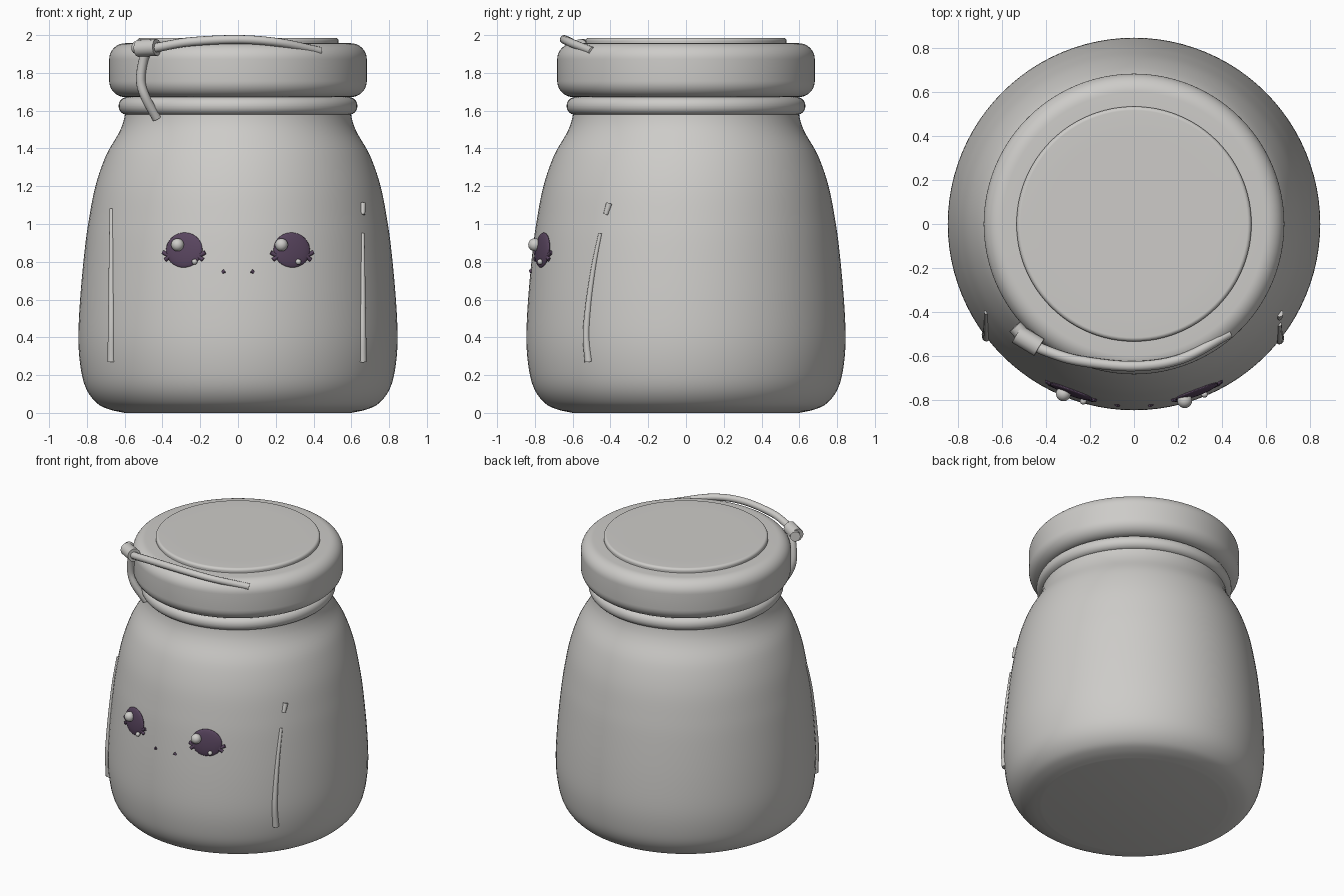
import bpy
import math
from mathutils import Vector, Matrix

cube = bpy.data.objects.get("Cube")
if cube:
    bpy.data.objects.remove(cube, do_unlink=True)


def material(name, color):
    m = bpy.data.materials.new(name)
    m.use_nodes = True
    m.diffuse_color = color
    m.node_tree.nodes["Principled BSDF"].inputs["Base Color"].default_value = color
    return m


GREY = material("warm grey", (0.61, 0.60, 0.58, 1))
PURPLE = material("dark purple", (0.10, 0.06, 0.115, 1))


def finish(name, mat, angle=40):
    ob = bpy.context.object
    ob.name = name
    ob.data.materials.clear()
    ob.data.materials.append(mat)
    bpy.ops.object.shade_smooth_by_angle(angle=math.radians(angle))
    return ob


def activate(ob):
    bpy.context.collection.objects.link(ob)
    bpy.ops.object.select_all(action="DESELECT")
    ob.select_set(True)
    bpy.context.view_layer.objects.active = ob


def lathe(name, profile, mat, n=96):
    """Spin a bottom-to-top (radius, height) profile; both ends are capped."""
    verts, faces = [], []
    for r, z in profile:
        for i in range(n):
            a = math.tau * i / n
            verts.append((r * math.cos(a), r * math.sin(a), z))
    for k in range(len(profile) - 1):
        for i in range(n):
            j = (i + 1) % n
            faces.append((k * n + i, k * n + j, (k + 1) * n + j, (k + 1) * n + i))
    top = (len(profile) - 1) * n
    faces += [tuple(reversed(range(n))), tuple(range(top, top + n))]
    me = bpy.data.meshes.new(name)
    me.from_pydata(verts, [], faces)
    activate(bpy.data.objects.new(name, me))
    return finish(name, mat)


def smooth_path(points, steps=8):
    """Catmull-Rom interpolation through the points."""
    p = [Vector(q) for q in points]
    p = [2 * p[0] - p[1]] + p + [2 * p[-1] - p[-2]]
    out = []
    for a, b, c, d in zip(p, p[1:], p[2:], p[3:]):
        for s in range(steps):
            t = s / steps
            out.append(0.5 * (2 * b + (c - a) * t + (2 * a - 5 * b + 4 * c - d) * t * t
                              + (3 * b - a - 3 * c + d) * t ** 3))
    return out + [p[-2]]


def tube(name, points, r0, r1, mat):
    cu = bpy.data.curves.new(name, "CURVE")
    cu.dimensions = "3D"
    cu.bevel_depth = 1
    cu.bevel_resolution = 4
    cu.use_fill_caps = True
    path = smooth_path(points)
    sp = cu.splines.new("POLY")
    sp.points.add(len(path) - 1)
    for i, co in enumerate(path):
        sp.points[i].co = (*co, 1)
        sp.points[i].radius = r0 + (r1 - r0) * i / (len(path) - 1)
    activate(bpy.data.objects.new(name, cu))
    bpy.ops.object.convert(target="MESH")
    return finish(name, mat)


def sphere(name, loc, r, mat):
    bpy.ops.mesh.primitive_uv_sphere_add(segments=24, ring_count=16, radius=r, location=loc)
    return finish(name, mat, 60)


def rounded(r, z0, z1, rad, inner, steps=10):
    """Profile of a disc with rounded outer edges."""
    pts = [(inner, z0)]
    for cz, start in ((z0 + rad, -90), (z1 - rad, 0)):
        for i in range(steps + 1):
            a = math.radians(start + 90 * i / steps)
            pts.append((r - rad + rad * math.cos(a), cz + rad * math.sin(a)))
    return pts + [(inner, z1)]


# Jar body, neck ring and lid
body = [(0.60, 0.0), (0.68, 0.018), (0.745, 0.05), (0.80, 0.12), (0.83, 0.22),
        (0.845, 0.38), (0.836, 0.6), (0.812, 0.86), (0.79, 1.02), (0.755, 1.2),
        (0.70, 1.36), (0.632, 1.48), (0.605, 1.55), (0.595, 1.62), (0.595, 1.70)]
outline = [(v.x, v.y) for v in smooth_path([(r, z, 0) for r, z in body], 5)]
lathe("jar_body", outline, GREY)
lathe("neck_ring", rounded(0.632, 1.578, 1.672, 0.046, 0.5), GREY)
lathe("lid", rounded(0.682, 1.672, 1.957, 0.085, 0.5), GREY)
lathe("lid_top_disc", rounded(0.533, 1.93, 1.986, 0.018, 0.4), GREY)


def on_body(x, z, out=0.0):
    """Point on the front of the jar at the given x and height."""
    for (r0, z0), (r1, z1) in zip(outline, outline[1:]):
        if z0 <= z <= z1:
            r = r0 + (r1 - r0) * (z - z0) / (z1 - z0) + out
            return Vector((x, -math.sqrt(r * r - x * x), z))


# String tied around the lid
tube("long_string", [(-0.47, -0.54, 1.925), (-0.40, -0.575, 1.94), (-0.25, -0.62, 1.965),
                     (0, -0.645, 1.977), (0.22, -0.61, 1.96), (0.435, -0.495, 1.915)],
     0.025, 0.022, GREY)
tube("short_string", [(-0.47, -0.51, 1.93), (-0.50, -0.49, 1.87), (-0.515, -0.475, 1.76),
                      (-0.49, -0.465, 1.67), (-0.43, -0.425, 1.56)], 0.025, 0.025, GREY)
tube("string_knot", [(-0.53, -0.50, 1.93), (-0.43, -0.56, 1.935)], 0.045, 0.045, GREY)
tube("string_knot_end", [(-0.54, -0.465, 1.935), (-0.49, -0.52, 1.93)], 0.034, 0.034, GREY)

# Side strips, thick at the foot and sinking into the jar
for side, x in (("right", -0.67), ("left", 0.66)):
    split = 1.08 if side == "right" else 0.95
    heights = [0.27 + (split - 0.27) * k / 5 for k in range(6)]
    tube(side + "_side_strip", [on_body(x, z) for z in heights], 0.021, 0.01, GREY)
tube("left_side_strip_tip", [on_body(0.66, 1.05), on_body(0.66, 1.11)], 0.013, 0.017, GREY)

# Eyes with lashes and highlights
for side, s in (("right", -1), ("left", 1)):
    centre = on_body(s * 0.285, 0.862)
    turn = math.atan2(centre.x, -centre.y)
    eye = sphere(side + "_eye", (0, 0, 0), 1, PURPLE)
    eye.matrix_world = (Matrix.Translation(centre) @ Matrix.Rotation(turn, 4, "Z")
                        @ Matrix.Rotation(math.radians(-5), 4, "X")
                        @ Matrix.Diagonal((0.103, 0.018, 0.093, 1)))
    for end in (-1, 1):
        for k, dz in enumerate((-0.005, -0.045)):
            x = centre.x + end * 0.075
            tip = centre.x + end * (0.112 - 0.012 * k)
            tube(f"{side}_lash", [on_body(x, 0.83, 0.002),
                                  on_body(tip, 0.855 + dz, 0.002)], 0.011, 0.011, PURPLE)
    sphere(side + "_eye_highlight", on_body(centre.x - 0.045 - 0.01 * s, 0.89, 0.025), 0.034, GREY)
    sphere(side + "_eye_sparkle", on_body(centre.x + 0.045 - 0.01 * s, 0.80, 0.018), 0.015, GREY)

    # Mouth corner
    tube(side + "_mouth_corner", [on_body(s * 0.07, 0.752), on_body(s * 0.085, 0.742)],
         0.011, 0.006, PURPLE)
